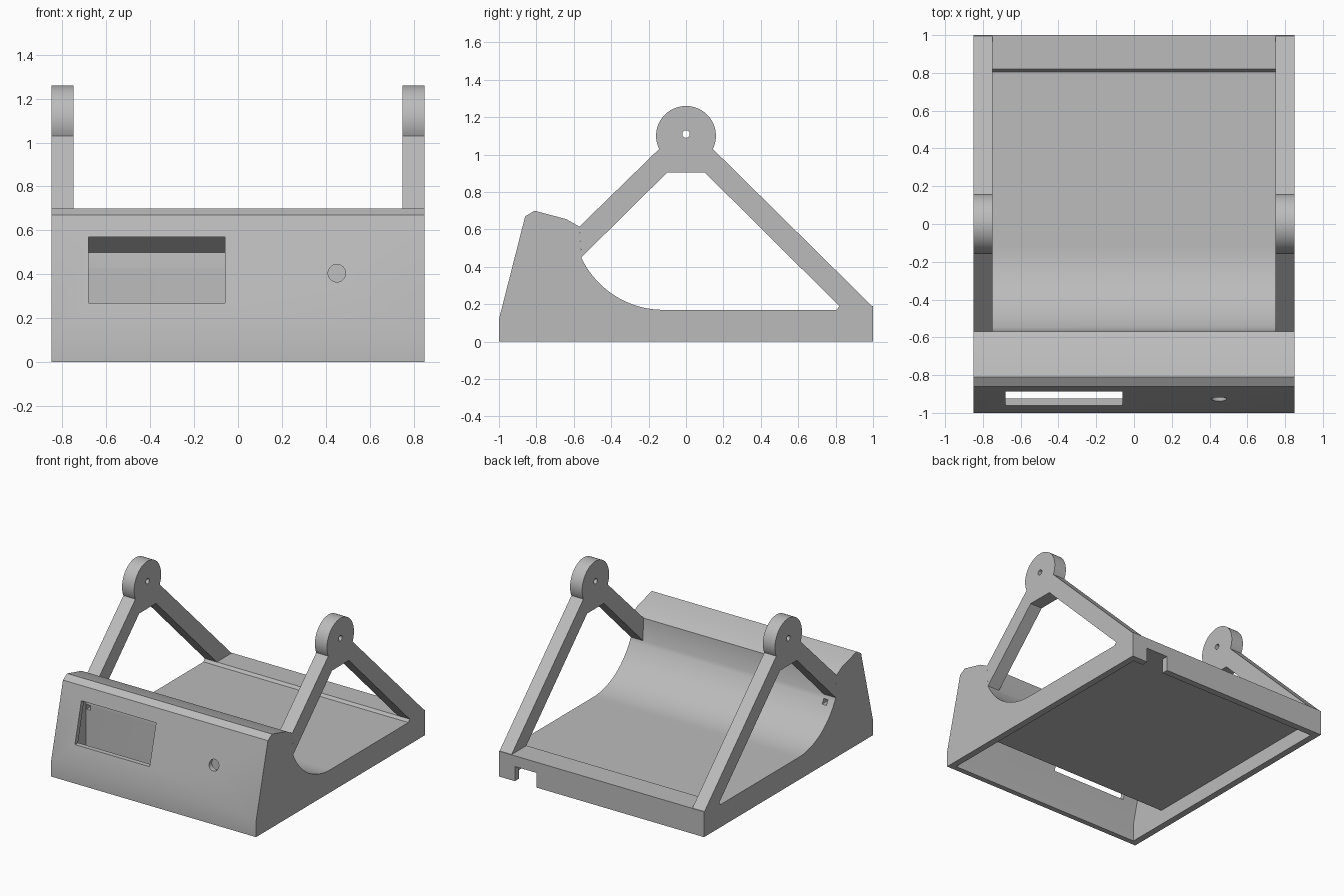
import bpy, bmesh
from math import sin, cos, radians, pi

cube = bpy.data.objects.get("Cube")
if cube:
    bpy.data.objects.remove(cube, do_unlink=True)

GREY = (0.5, 0.5, 0.5, 1)
grey = bpy.data.materials.new("plain_grey")
grey.use_nodes = True
grey.diffuse_color = GREY
grey.node_tree.nodes["Principled BSDF"].inputs["Base Color"].default_value = GREY


def arc(cy, cz, r, start, end, steps):
    """Points of a circular arc in the side plane, angles in degrees."""
    angles = [radians(start + (end - start) * i / steps) for i in range(steps + 1)]
    return [(cy + r * cos(a), cz + r * sin(a)) for a in angles]


def extrude(name, profile, x0, x1):
    """Extrude a side profile of (y, z) points across x."""
    bm = bmesh.new()
    face = bm.faces.new([bm.verts.new((x0, y, z)) for y, z in profile])
    new = bmesh.ops.extrude_face_region(bm, geom=[face])["geom"]
    bmesh.ops.translate(bm, vec=(x1 - x0, 0, 0),
                        verts=[v for v in new if isinstance(v, bmesh.types.BMVert)])
    bmesh.ops.recalc_face_normals(bm, faces=bm.faces)
    mesh = bpy.data.meshes.new(name)
    bm.to_mesh(mesh)
    bm.free()
    mesh.materials.append(grey)
    obj = bpy.data.objects.new(name, mesh)
    bpy.context.collection.objects.link(obj)
    return obj


def box(name, x0, x1, y0, y1, z0, z1):
    return extrude(name, [(y0, z0), (y1, z0), (y1, z1), (y0, z1)], x0, x1)


def cylinder(name, location, rotation, r, depth):
    bpy.ops.mesh.primitive_cylinder_add(vertices=32, radius=r, depth=depth,
                                        location=location, rotation=rotation)
    obj = bpy.context.object
    obj.name = name
    obj.data.materials.append(grey)
    return obj


def activate(obj):
    bpy.ops.object.select_all(action="DESELECT")
    obj.select_set(True)
    bpy.context.view_layer.objects.active = obj


def cut(obj, cutter):
    """Subtract the cutter, then remove it."""
    activate(obj)
    mod = obj.modifiers.new("cut", "BOOLEAN")
    mod.operation = "DIFFERENCE"
    mod.solver = "EXACT"
    mod.object = cutter
    cutter.hide_render = True
    bpy.ops.object.modifier_apply(modifier=mod.name)
    bpy.data.objects.remove(cutter, do_unlink=True)


def smooth(obj):
    activate(obj)
    bpy.ops.object.shade_smooth_by_angle(angle=radians(25))


# Base: sloped front housing, curved cradle, flat floor and rear ledge
cradle = arc(-0.12, 0.656, 0.486, 205, 270, 20)
base = extrude("base", [(-1, 0), (-1, 0.12), (-0.86, 0.67), (-0.81, 0.7),
                        (-0.64, 0.655), (-0.57, 0.615)] + cradle +
               [(0.805, 0.17), (0.82, 0.19), (1, 0.19), (1, 0)], -0.85, 0.85)

# Hollow underside that rises behind the front panel
cut(base, extrude("cavity_cutter", [(-0.96, -0.1), (-0.96, 0.13), (-0.835, 0.63),
                                    (-0.65, 0.5), (-0.66, 0.43), (-0.66, 0.11),
                                    (0.95, 0.11), (0.95, -0.1)], -0.8, 0.8))

# Display window, button hole, rear cable notch and cradle wire hole
cut(base, box("window_cutter", -0.68, -0.06, -1.1, -0.8, 0.27, 0.57))
cut(base, cylinder("button_cutter", (0.45, -0.9, 0.405), (pi / 2, 0, 0), 0.04, 0.3))
cut(base, box("notch_cutter", 0.54, 0.72, 0.9, 1.1, -0.1, 0.11))
cut(base, box("wire_cutter", -0.795, -0.76, -0.7, -0.48, 0.39, 0.425))
smooth(base)

# Triangular arms, each topped by a round pivot boss with a pin hole
head = arc(0, 1.1, 0.16, 206, -26, 48)
outline = ([(-0.57, 0.615)] + head + [(0.995, 0.19), (0.82, 0.19),
           (0.1, 0.905), (-0.1, 0.905), (-0.56, 0.45)])
for side, x0 in (("left", 0.75), ("right", -0.85)):
    arm = extrude(side + "_arm", outline, x0, x0 + 0.1)
    cut(arm, cylinder("pin_cutter", (x0 + 0.05, 0, 1.11), (0, pi / 2, 0), 0.02, 0.3))
    smooth(arm)
